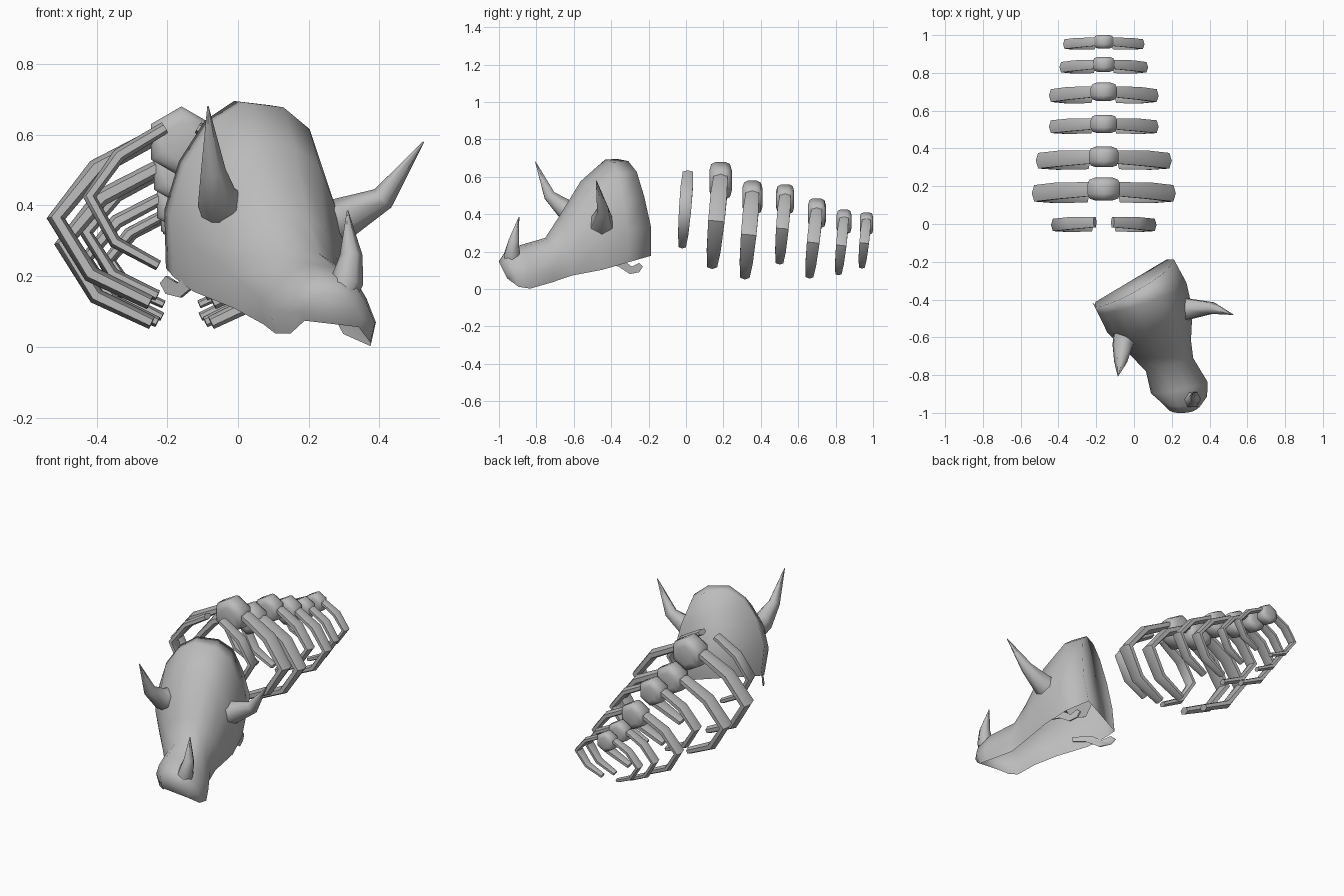
import bpy, bmesh, math
from mathutils import Vector

cube = bpy.data.objects.get("Cube")
if cube:
    bpy.data.objects.remove(cube)

bone = bpy.data.materials.new("bone_grey")
bone.use_nodes = True
bone.diffuse_color = (0.5, 0.5, 0.5, 1)
bone.node_tree.nodes["Principled BSDF"].inputs["Base Color"].default_value = (0.5, 0.5, 0.5, 1)


def finish(name, bm, angle):
    bmesh.ops.recalc_face_normals(bm, faces=bm.faces)
    mesh = bpy.data.meshes.new(name)
    bm.to_mesh(mesh)
    bm.free()
    mesh.materials.append(bone)
    obj = bpy.data.objects.new(name, mesh)
    bpy.context.collection.objects.link(obj)
    bpy.ops.object.select_all(action='DESELECT')
    obj.select_set(True)
    bpy.context.view_layer.objects.active = obj
    bpy.ops.object.shade_smooth_by_angle(angle=math.radians(angle))


def loft(name, rings, angle=65, closed=True):
    """Skin a list of rings (or open arches) and cap both ends."""
    bm = bmesh.new()
    loops = [[bm.verts.new(p) for p in ring] for ring in rings]
    n = len(loops[0])
    for a, b in zip(loops, loops[1:]):
        for i in range(n if closed else n - 1):
            j = (i + 1) % n
            bm.faces.new((a[i], a[j], b[j], b[i]))
    bm.faces.new(loops[0])
    bm.faces.new(loops[-1])
    finish(name, bm, angle)


def tube(name, path, radii, depth=None):
    """Tapered six-sided tube; depth gives the half-thickness along y."""
    path = [Vector(p) for p in path]
    depth = depth or radii
    rings = []
    for i, p in enumerate(path):
        t = (path[min(i + 1, len(path) - 1)] - path[max(i - 1, 0)]).normalized()
        side = Vector((0, 1, 0))
        side = (side - t * side.dot(t)).normalized()
        other = t.cross(side)
        angles = [math.tau * (k + .5) / 6 for k in range(6)]
        rings.append([p + side * math.cos(a) * depth[i] + other * math.sin(a) * radii[i]
                      for a in angles])
    loft(name, rings)


# Skull: an arch, open below, swept from the back to the nose (base, half width, up)
arch = [(-.9, 0), (-1, .33), (-.87, .62), (-.58, .87), (-.22, 1),
        (.25, 1), (.58, .9), (.82, .64), (1, .33), (.9, 0)]
stations = [
    ((-.015, -.30, .20), (.21, .125, -.025), (.05, -.04, .49)),
    ((.03, -.38, .17), (.235, .08, -.03), (.04, -.035, .515)),
    ((.075, -.50, .13), (.225, .06, -.03), (.03, -.05, .44)),
    ((.135, -.645, .09), (.16, .04, -.02), (.02, -.03, .285)),
    ((.185, -.745, .05), (.125, .035, -.015), (.01, 0, .22)),
    ((.24, -.86, .02), (.15, .03, -.02), (0, -.02, .21)),
    ((.262, -.905, .025), (.125, .012, -.015), (0, -.06, .17)),
    ((.265, -.96, .065), (.085, .005, -.01), (-.005, -.04, .08)),
]
loft("skull", [[Vector(c) + Vector(h) * u + Vector(up) * v for u, v in arch]
               for c, h, up in stations], 110, closed=False)

# Horns
tube("left_horn", [(.2, -.45, .33), (.29, -.45, .36), (.41, -.445, .42), (.525, -.48, .58)],
     [.09, .062, .035, .002])
tube("right_horn", [(-.02, -.52, .38), (-.06, -.64, .42), (-.07, -.73, .50), (-.085, -.805, .68)],
     [.09, .058, .035, .002])
tube("nose_horn", [(.28, -.93, .12), (.31, -.93, .19), (.32, -.92, .26), (.31, -.893, .385)],
     [.045, .046, .032, .002])

# Hooked jaw plates (distance backwards, height)
hook = [(0, .13), (.06, .12), (.12, .08), (.17, .09), (.19, .12),
        (.17, .14), (.13, .12), (.09, .15), (0, .16)]
loft("left_jaw_hook", [[(.255 - .3 * s + w, -.42 + s, z) for s, z in hook] for w in (-.004, .004)])
loft("right_jaw_hook", [[(-.065 - .8 * s + w, -.61 + s, z + .06) for s, z in hook] for w in (-.004, .004)])

# Rib cage: y at top, y at foot, half width, rib top, rib foot, vertebra radius
MID = -.16
cage = [
    (.01, -.02, .28, .62, .23, 0),
    (.185, .14, .375, .60, .125, .10),
    (.355, .315, .355, .51, .068, .09),
    (.53, .50, .29, .50, .145, .08),
    (.70, .66, .29, .425, .07, .08),
    (.845, .815, .238, .38, .085, .066),
    (.965, .94, .22, .37, .12, .06),
]
rib_shape = [(.18, 1), (.68, .80), (1, .50), (.72, .17), (.25, 0)]
for n, (y0, y1, w, top, foot, r) in enumerate(cage, 1):
    k = w / .37
    for side, label in ((1, "left"), (-1, "right")):
        path = [(MID + side * u * (w - .02), y1 + (y0 - y1) * v, foot + (top - foot) * v)
                for u, v in rib_shape]
        tube(f"{label}_rib_{n}", path, [.023 * k, .026 * k, .026 * k, .024 * k, .02 * k],
             depth=[.042 * k, .05 * k, .05 * k, .042 * k, .03 * k])
    if r:
        # Vertebra: rounded six-sided barrel lying along y
        rings = []
        for dy, s in ((-.6, .55), (-.5, .88), (-.25, 1), (.25, 1), (.5, .88), (.6, .55)):
            rings.append([(MID + r * s * math.sin(math.tau * i / 6), y0 + dy * r,
                           top - .02 + r * s * math.cos(math.tau * i / 6)) for i in range(6)])
        loft(f"vertebra_{n}", rings)
